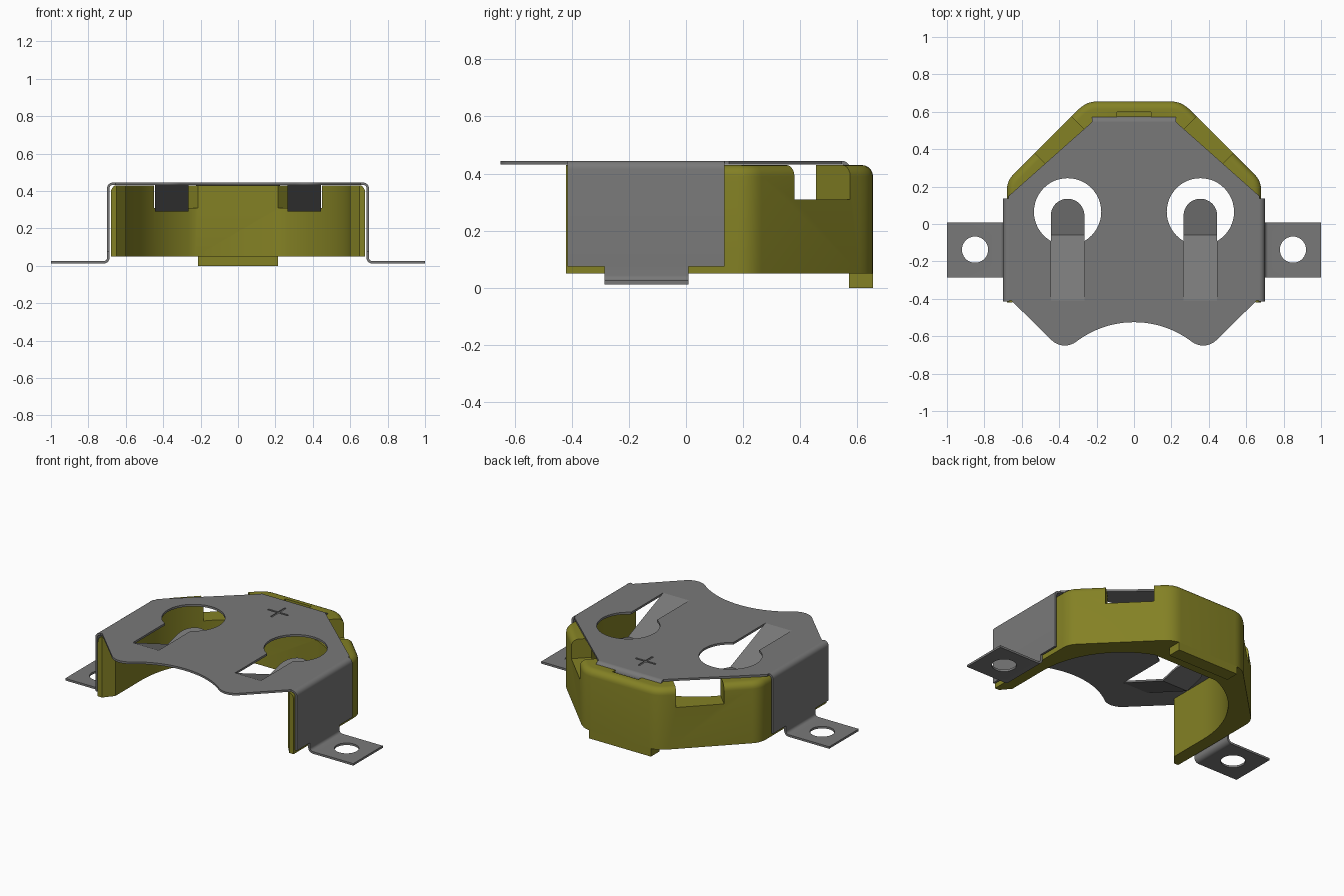
import bpy, bmesh, math
from mathutils import Matrix

cube = bpy.data.objects.get("Cube")
if cube:
    bpy.data.objects.remove(cube, do_unlink=True)


def material(name, rgb):
    m = bpy.data.materials.new(name)
    m.use_nodes = True
    m.diffuse_color = (*rgb, 1)
    m.node_tree.nodes["Principled BSDF"].inputs["Base Color"].default_value = (*rgb, 1)
    return m


OLIVE = material("olive plastic", (0.23, 0.22, 0.018))
STEEL = material("grey steel", (0.19, 0.19, 0.19))


def arc(cx, cy, r, a0, a1, n):
    """Points on an arc, angles in degrees."""
    steps = [math.radians(a0 + (a1 - a0) * i / n) for i in range(n + 1)]
    return [(cx + r * math.cos(a), cy + r * math.sin(a)) for a in steps]


def rounded(p, q, s, n=5):
    """Soft corner from p to s around q."""
    ts = [i / n for i in range(n + 1)]
    return [tuple((1 - t) ** 2 * p[k] + 2 * t * (1 - t) * q[k] + t * t * s[k]
                  for k in (0, 1)) for t in ts]


def mirrored(half):
    """Close a half outline across x = 0."""
    return half + [(-x, y) for x, y in reversed(half) if abs(x) > 1e-6]


def prism(name, pts, a, b, mat, axis="z", top_bevel=None):
    """Extrude a 2D outline from a to b along an axis."""
    place = {"z": lambda u, v, w: (u, v, w),
             "y": lambda u, v, w: (u, w, v),
             "x": lambda u, v, w: (w, u, v)}[axis]
    bm = bmesh.new()
    low = [bm.verts.new(place(u, v, a)) for u, v in pts]
    high = [bm.verts.new(place(u, v, b)) for u, v in pts]
    n = len(pts)
    bm.faces.new(low[::-1])
    bm.faces.new(high)
    for i in range(n):
        j = (i + 1) % n
        bm.faces.new((low[i], low[j], high[j], high[i]))
    bmesh.ops.recalc_face_normals(bm, faces=bm.faces)
    if top_bevel:
        test, width = top_bevel
        edges = [e for e in bm.edges
                 if all(v.co.z > b - 1e-5 and test(v.co) for v in e.verts)]
        bmesh.ops.bevel(bm, geom=edges, offset=width, segments=5, profile=0.5,
                        affect="EDGES", clamp_overlap=False)
    me = bpy.data.meshes.new(name)
    bm.to_mesh(me)
    bm.free()
    me.materials.append(mat)
    ob = bpy.data.objects.new(name, me)
    bpy.context.collection.objects.link(ob)
    return ob


def ribbon(path, t):
    """Outline of a bent sheet of thickness t, path on its outer side."""
    inner = []
    for i, p in enumerate(path):
        p0, p1 = path[max(i - 1, 0)], path[min(i + 1, len(path) - 1)]
        dx, dy = p1[0] - p0[0], p1[1] - p0[1]
        d = math.hypot(dx, dy)
        inner.append((p[0] + dy / d * t, p[1] - dx / d * t))
    return path + inner[::-1]


def cut(ob, cutter):
    """Subtract a cutter, apply it and discard the helper."""
    cutter.hide_render = True
    mod = ob.modifiers.new("cut", "BOOLEAN")
    mod.operation = "DIFFERENCE"
    mod.solver = "EXACT"
    mod.object = cutter
    bpy.context.view_layer.update()
    dg = bpy.context.evaluated_depsgraph_get()
    me = bpy.data.meshes.new_from_object(ob.evaluated_get(dg))
    ob.modifiers.clear()
    ob.data = me
    bpy.data.objects.remove(cutter, do_unlink=True)


def box(x0, x1, y0, y1, z0, z1, mat):
    return prism("cutter", [(x0, y0), (x1, y0), (x1, y1), (x0, y1)], z0, z1, mat)


# Plastic housing: U-shaped cavity in a chamfered outer wall
outer = ([(0.65, -0.42), (0.68, -0.42)]
         + rounded((0.68, 0.18), (0.68, 0.23), (0.645, 0.265))
         + rounded((0.30, 0.61), (0.255, 0.655), (0.20, 0.655)))
cavity = [(0.60, -0.36)] + arc(0, -0.1, 0.6, 0, 67.7, 18)
outline = mirrored(outer) + [(-x, y) for x, y in cavity] + cavity[::-1]


def on_outside(co):
    return abs(co.x) > 0.675 or co.y > 0.65 or (abs(co.x) + co.y > 0.89 and co.y > 0)


housing = prism("housing", outline, 0.05, 0.43, OLIVE, top_bevel=(on_outside, 0.04))
for s in (-1, 1):
    notch = box(-0.138, 0.138, -0.25, 0.25, 0.31, 0.6, OLIVE)
    notch.data.transform(Matrix.Translation((s * 0.4325, 0.4775, 0))
                         @ Matrix.Rotation(-s * math.pi / 4, 4, "Z"))
    cut(housing, notch)
cut(housing, box(-0.09, 0.09, 0.55, 0.6, 0.3, 0.5, OLIVE))
prism("rear_foot", [(-0.215, 0.57), (0.215, 0.57), (0.215, 0.655), (-0.215, 0.655)],
      0, 0.05, OLIVE)

# Metal top plate with scalloped front
TOP, T = 0.445, 0.013
half = (arc(0, -1.035, 0.51, 90, 52.7, 12)
        + arc(0.37, -0.55, 0.1, 232.7, 315, 10)
        + [(0.655, -0.41), (0.67, -0.41), (0.67, 0.15), (0.225, 0.545)])
plate = prism("top_plate", mirrored(half), TOP - T, TOP, STEEL)
for s in (-1, 1):
    cut(plate, prism("cutter", arc(s * 0.355, 0.065, 0.18, 0, 352.5, 47), 0.3, 0.6, STEEL))
    cut(plate, box(s * 0.355 - 0.09, s * 0.355 + 0.09, -0.41, 0.06, 0.3, 0.6, STEEL))

# Engraved polarity mark
g = 0.006
cut(plate, prism("cutter", [(-.07, .4 - g), (-g, .4 - g), (-g, .33), (g, .33),
                            (g, .4 - g), (.07, .4 - g), (.07, .4 + g), (g, .4 + g),
                            (g, .47), (-g, .47), (-g, .4 + g), (-.07, .4 + g)],
                 TOP - 0.005, 0.6, STEEL))

# Rear lip bent down into the housing
lip = [(0.54, TOP)] + arc(0.545, TOP - 0.03, 0.03, 90, 0, 6) + [(0.575, 0.35)]
prism("rear_lip", ribbon(lip, T), -0.225, 0.225, STEEL, axis="x")

for s, side in ((1, "left"), (-1, "right")):
    # Side wall folded down from the plate
    wall = [(0.665, TOP)] + arc(0.67, TOP - 0.03, 0.03, 90, 0, 6) + [(0.70, 0.075)]
    prism(side + "_side_wall", [(s * x, z) for x, z in ribbon(wall, T)],
          -0.415, 0.135, STEEL, axis="y")

    # Solder tab folded outward, with a round hole
    tab = [(0.70, 0.08)] + arc(0.718, 0.043, 0.018, 180, 270, 6) + [(1.0, 0.025)]
    ob = prism(side + "_tab", [(s * x, z) for x, z in ribbon(tab, T)],
               -0.285, 0.008, STEEL, axis="y")
    cut(ob, prism("cutter", arc(s * 0.85, -0.137, 0.07, 0, 350, 35), -0.1, 0.2, STEEL))

    # Contact spring: sloping arm, then an upturned round tip
    c, w, bend, low = s * 0.355, 0.09, -0.06, 0.303
    arm = [(c - w, -0.41), (c + w, -0.41), (c + w, bend), (c - w, bend)]
    tip = [(c - w, bend), (c + w, bend)] + arc(c, 0.045, w, 0, 180, 16)
    for part, pts, slope in (("arm", arm, (low - TOP) / (bend + 0.41)), ("tip", tip, 0.25)):
        ob = prism(side + "_spring_" + part, pts, low - T, low, STEEL)
        for v in ob.data.vertices:
            v.co.z += (v.co.y - bend) * slope

# Smooth shading with sharp folds kept
for ob in bpy.context.scene.objects:
    ob.select_set(ob.type == "MESH")
    if ob.type == "MESH":
        bpy.context.view_layer.objects.active = ob
bpy.ops.object.shade_smooth_by_angle(angle=math.radians(30))
